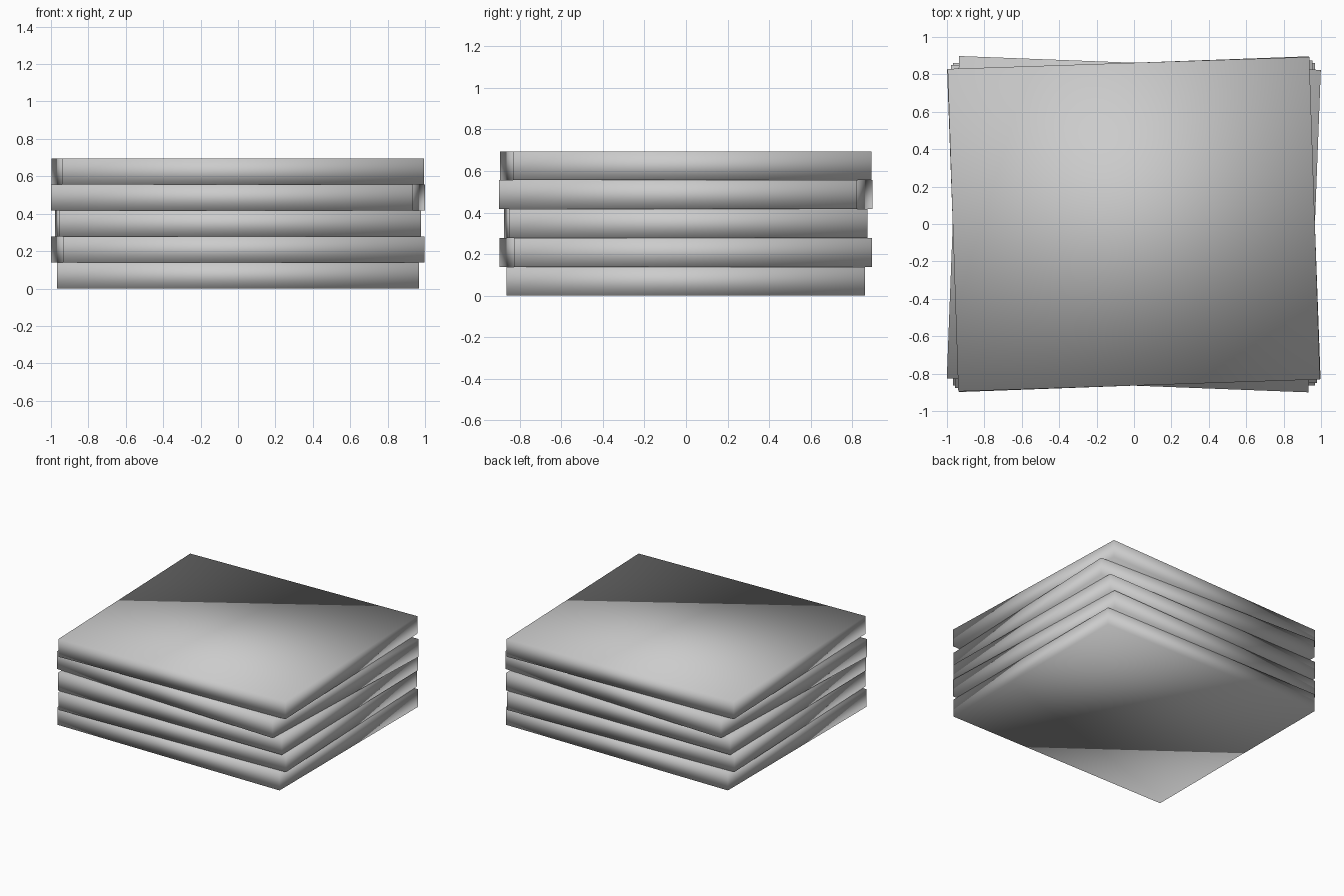
import bpy
from math import radians

if "Cube" in bpy.data.objects:
    bpy.data.objects.remove(bpy.data.objects["Cube"], do_unlink=True)

# Plain grey
GREY = (0.6, 0.6, 0.6, 1)
grey = bpy.data.materials.new("grey")
grey.use_nodes = True
grey.diffuse_color = GREY
grey.node_tree.nodes["Principled BSDF"].inputs["Base Color"].default_value = GREY

# Slab size, and the small twist of each slab from the bottom up
WIDTH, DEPTH, THICK = 1.935, 1.725, 0.139
TWISTS = [0, 2.1, 0.75, -2.2, 1.9]

# Stack of soft-shaded slabs
for i, twist in enumerate(TWISTS):
    bpy.ops.mesh.primitive_cube_add(size=1, location=(-0.001, -0.001, (i + 0.5) * THICK),
                                    rotation=(0, 0, radians(twist)))
    slab = bpy.context.object
    slab.name = f"slab_{i + 1}"
    slab.scale = (WIDTH, DEPTH, THICK)
    bpy.ops.object.transform_apply(location=False, rotation=False, scale=True)
    bpy.ops.object.shade_smooth()
    slab.data.materials.append(grey)
